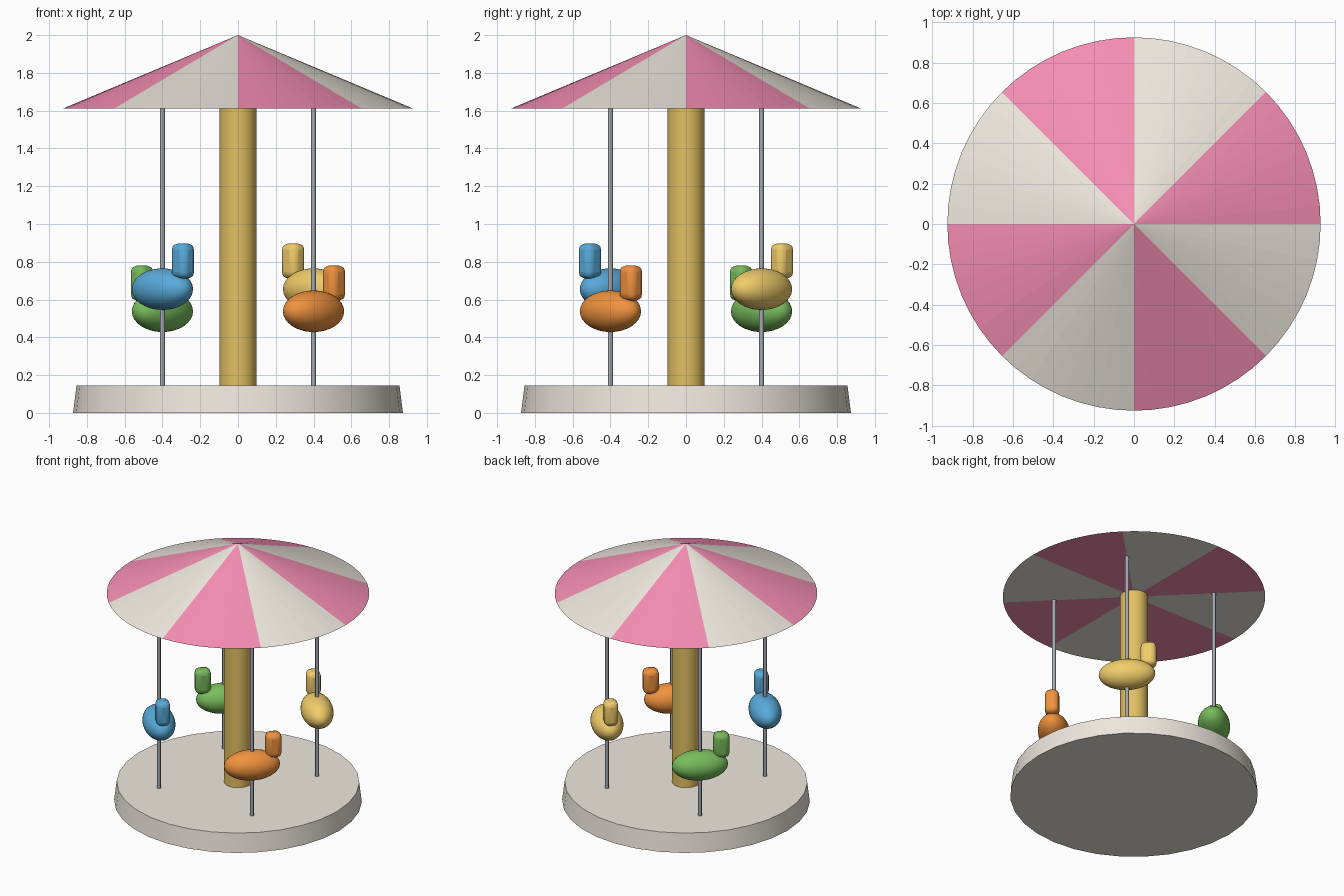
import bpy, bmesh
from math import sin, cos, pi, radians

if "Cube" in bpy.data.objects:
    bpy.data.objects.remove(bpy.data.objects["Cube"])


def material(name, rgb):
    # sRGB 0-255 to linear
    m = bpy.data.materials.new(name)
    m.diffuse_color = [(c / 255 / 12.92 if c < 11 else ((c / 255 + 0.055) / 1.055) ** 2.4) for c in rgb] + [1]
    m.use_nodes = True
    m.node_tree.nodes["Principled BSDF"].inputs["Base Color"].default_value = m.diffuse_color
    return m


cream = material("cream", (238, 232, 222))
pink = material("pink", (246, 142, 180))
gold = material("gold", (226, 192, 98))
steel = material("steel", (165, 170, 178))
coats = [material("blue", (88, 170, 218)), material("orange", (240, 146, 62)),
         material("yellow", (240, 204, 106)), material("green", (120, 188, 92))]


def finish(name, mat):
    ob = bpy.context.object
    ob.name = name
    ob.data.materials.append(mat)
    bpy.ops.object.shade_smooth_by_angle(angle=radians(35))
    return ob


def column(name, x, y, z0, z1, r0, r1, sides, mat):
    bpy.ops.mesh.primitive_cone_add(vertices=sides, radius1=r0, radius2=r1, depth=z1 - z0,
                                    location=(x, y, (z0 + z1) / 2))
    return finish(name, mat)


# Platform and centre column
FLOOR, EAVES = 0.146, 1.612
column("platform", 0, 0, 0, FLOOR, 0.873, 0.855, 32, cream)
column("centre_column", 0, 0, FLOOR - 0.01, EAVES + 0.01, 0.098, 0.098, 32, gold)

# Striped canopy: closed cone of eight wedges
N = 64
bm = bmesh.new()
rim = [bm.verts.new((0.925 * cos(2 * pi * i / N), 0.925 * sin(2 * pi * i / N), EAVES)) for i in range(N)]
apex, under = bm.verts.new((0, 0, 2)), bm.verts.new((0, 0, EAVES))
for i in range(N):
    a, b = rim[i], rim[(i + 1) % N]
    for f in (bm.faces.new((a, b, apex)), bm.faces.new((b, a, under))):
        f.material_index = (i // (N // 8)) % 2
mesh = bpy.data.meshes.new("canopy")
bm.to_mesh(mesh)
bm.free()
mesh.materials.append(pink)
mesh.materials.append(cream)
canopy = bpy.data.objects.new("canopy", mesh)
bpy.context.collection.objects.link(canopy)

# Four mounts on poles, each facing counter-clockwise
R = 0.4 * 2 ** 0.5
for i, coat in enumerate(coats):
    a = radians(225 + 90 * i)
    x, y, heading = R * cos(a), R * sin(a), a + pi / 2
    z = (0.655, 0.538)[i % 2]
    column(f"pole_{i + 1}", x, y, FLOOR - 0.005, EAVES + 0.005, 0.013, 0.013, 12, steel)

    bpy.ops.mesh.primitive_uv_sphere_add(segments=32, ring_count=16, radius=1,
                                         location=(x, y, z), rotation=(0, 0, heading))
    bpy.context.object.scale = (0.2, 0.113, 0.11)
    finish(f"mount_body_{i + 1}", coat)

    # Upright rounded head block
    bpy.ops.mesh.primitive_cube_add(size=1, rotation=(0, 0, heading),
                                    location=(x + 0.153 * cos(heading), y + 0.153 * sin(heading), z + 0.149))
    head = bpy.context.object
    head.scale = (0.112, 0.1, 0.187)
    bpy.ops.object.transform_apply(location=False, rotation=False, scale=True)
    bevel = head.modifiers.new("round", 'BEVEL')
    bevel.width, bevel.segments = 0.036, 3
    finish(f"mount_head_{i + 1}", coat)
